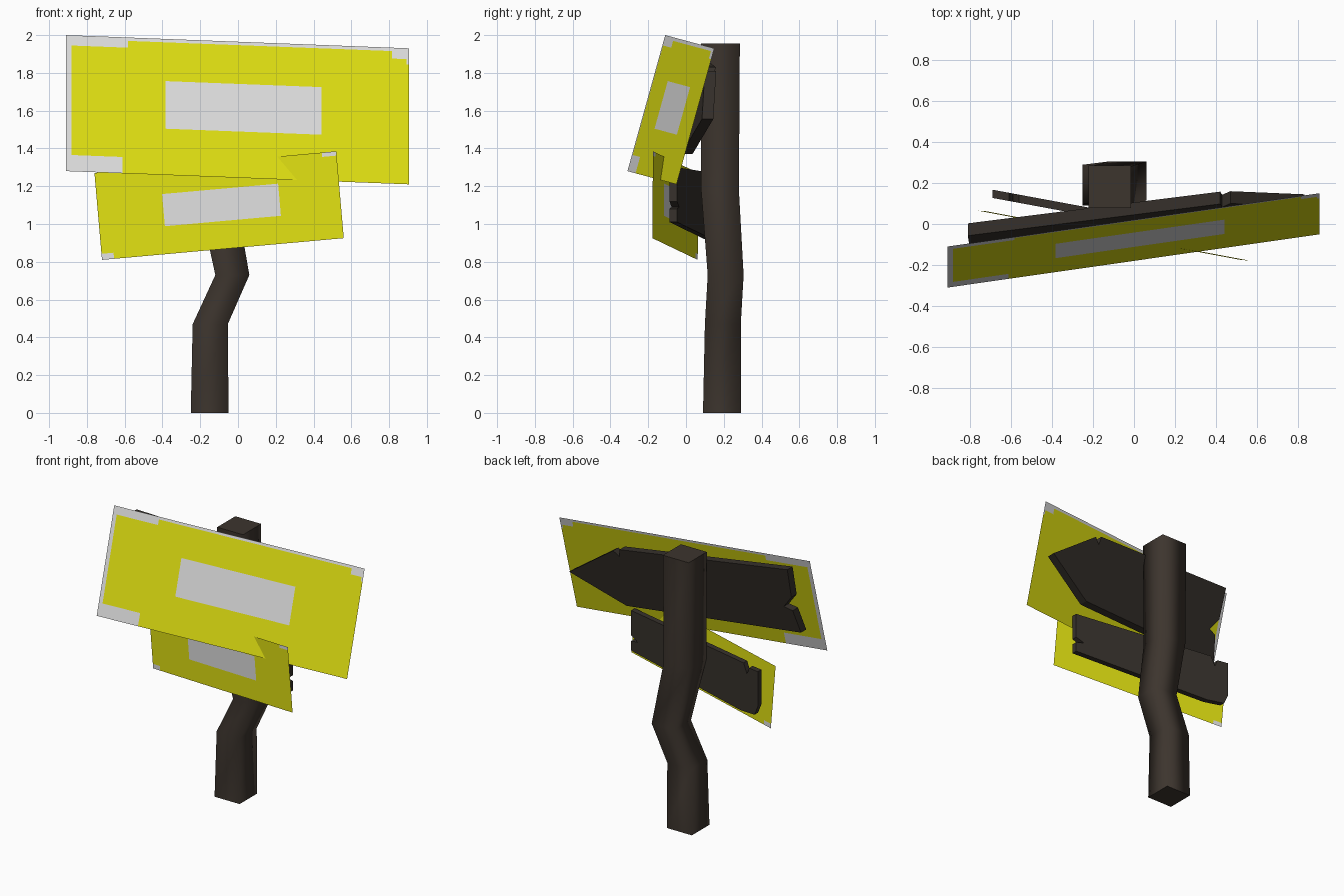
import bpy, bmesh
from mathutils import Vector

if "Cube" in bpy.data.objects:
    bpy.data.objects.remove(bpy.data.objects["Cube"])


def material(name, rgb):
    m = bpy.data.materials.new(name)
    m.diffuse_color = (*rgb, 1)
    m.use_nodes = True
    m.node_tree.nodes["Principled BSDF"].inputs["Base Color"].default_value = m.diffuse_color
    return m


YELLOW = material("sign_yellow", (0.76, 0.76, 0.006))
GREY = material("bare_grey", (0.75, 0.75, 0.75))
POST = material("post_wood", (0.046, 0.035, 0.027))
BOARD = material("board_wood", (0.038, 0.031, 0.025))


def finish(name, bm, mats):
    me = bpy.data.meshes.new(name)
    bm.to_mesh(me)
    bm.free()
    for m in mats:
        me.materials.append(m)
    ob = bpy.data.objects.new(name, me)
    bpy.context.collection.objects.link(ob)
    return ob


def plate(name, origin, right, down, patches):
    """Thin sheet cut along patch borders; patches are (u0, u1, v0, v1) in grey."""
    us = sorted({0, 1, *[p[i] for p in patches for i in (0, 1)]})
    vs = sorted({0, 1, *[p[i] for p in patches for i in (2, 3)]})
    o, r, d = Vector(origin), Vector(right), Vector(down)
    bm = bmesh.new()
    grid = [[bm.verts.new(o + r * u + d * v) for u in us] for v in vs]
    for j in range(len(vs) - 1):
        for i in range(len(us) - 1):
            f = bm.faces.new((grid[j + 1][i], grid[j + 1][i + 1], grid[j][i + 1], grid[j][i]))
            u, v = (us[i] + us[i + 1]) / 2, (vs[j] + vs[j + 1]) / 2
            f.material_index = int(any(a < u < b and c < v < e for a, b, c, e in patches))
    return finish(name, bm, (YELLOW, GREY))


def board(name, outline, depth, front, back):
    """Plank with an (x, z) outline lying between two offsets from a sloped plane."""
    bm = bmesh.new()
    rings = [[bm.verts.new((x, depth(x, z) + off, z)) for x, z in outline] for off in (front, back)]
    bm.faces.new(rings[0])
    bm.faces.new(rings[1][::-1])
    n = len(outline)
    for i in range(n):
        k = (i + 1) % n
        bm.faces.new((rings[0][i], rings[1][i], rings[1][k], rings[0][k]))
    bmesh.ops.recalc_face_normals(bm, faces=bm.faces[:])
    return finish(name, bm, (BOARD,))


# Large upper sign, leaning back
plate("upper_sign", (-0.91, -0.11, 2.0), (1.815, 0.26, -0.07), (0, -0.2, -0.72), [
    (0, 0.015, 0, 1), (0, 1, 0, 0.025), (0, 0.18, 0, 0.075), (0.95, 1, 0, 0.08),
    (0.993, 1, 0, 0.12), (0, 0.165, 0.88, 1), (0.29, 0.745, 0.31, 0.66)])

# Smaller lower sign, upright and crossing the upper one
plate("lower_sign", (-0.76, 0.065, 1.27), (1.28, -0.24, 0.115), (0.04, -0.003, -0.46), [
    (0.94, 1, 0, 0.05), (0, 0.05, 0.93, 1), (0.27, 0.75, 0.31, 0.68)])

# Arrow-shaped plank behind the upper sign
board("arrow_board", [
    (-0.81, 1.955), (-0.80, 1.73), (-0.73, 1.64), (-0.79, 1.62), (-0.82, 1.45),
    (0.45, 1.37), (0.83, 1.556), (0.47, 1.81), (0.43, 1.77), (0.42, 1.83)],
    lambda x, z: -0.31 + 0.154 * (x + 0.91) + 0.278 * (z - 1.28), 0.05, 0.11)

# Short plank behind the lower sign
board("lower_board", [
    (0.47, 1.30), (0.47, 1.12), (0.41, 1.09), (0.47, 1.08), (0.47, 1.01),
    (-0.53, 0.92), (-0.66, 0.93), (-0.69, 1.00), (-0.69, 1.25), (-0.61, 1.25),
    (-0.59, 1.20), (-0.56, 1.27)],
    lambda x, z: 0.065 - 0.185 * (x + 0.76), 0.075, 0.115)

# Crooked square post: (z, centre x, centre y, half x, half y)
path = [(0, -0.15, 0.19, 0.10, 0.10), (0.47, -0.147, 0.195, 0.093, 0.095),
        (0.73, -0.03, 0.21, 0.09, 0.095), (1.18, -0.118, 0.18, 0.10, 0.10),
        (1.955, -0.118, 0.182, 0.103, 0.103)]
bm = bmesh.new()
rings = [[bm.verts.new((x + sx * hx, y + sy * hy, z))
          for sx, sy in ((-1, -1), (1, -1), (1, 1), (-1, 1))] for z, x, y, hx, hy in path]
caps = [bm.faces.new(rings[0][::-1]), bm.faces.new(rings[-1])]
for a, b in zip(rings, rings[1:]):
    for i in range(4):
        k = (i + 1) % 4
        bm.faces.new((a[i], a[k], b[k], b[i])).smooth = True
for f in caps:
    for e in f.edges:
        e.smooth = False
finish("post", bm, (POST,))
